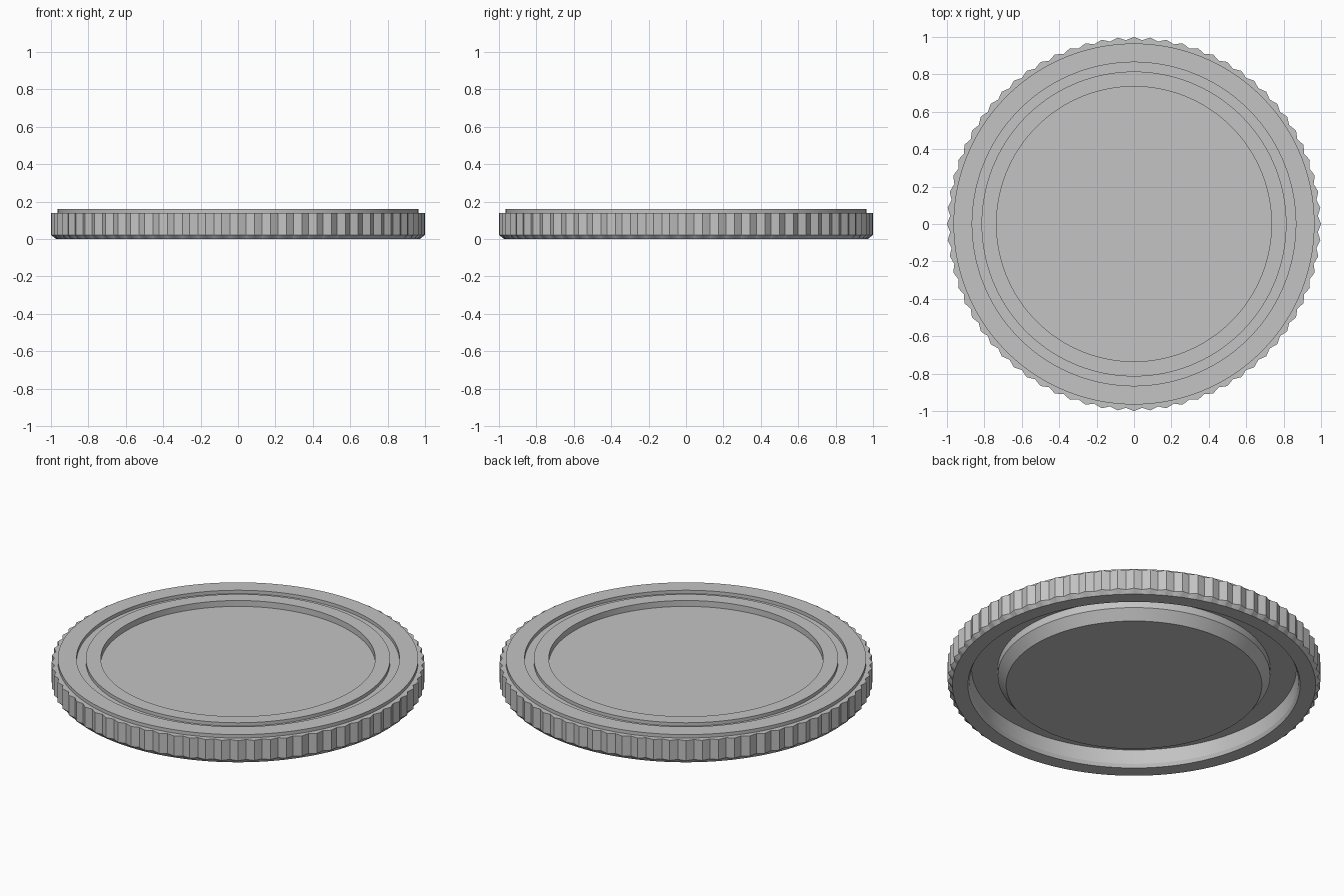
import bpy, bmesh, math

cube = bpy.data.objects.get("Cube")
if cube:
    bpy.data.objects.remove(cube, do_unlink=True)

SEGMENTS = 288
TEETH = 72

grey = bpy.data.materials.new("light_grey")
grey.use_nodes = True
colour = (0.55, 0.55, 0.55, 1)
grey.diffuse_color = colour
grey.node_tree.nodes["Principled BSDF"].inputs["Base Color"].default_value = colour


def lathe(name, profile, cap=False):
    """Spin (radius, height, tooth depth) points round z; cap closes both ends."""
    bm = bmesh.new()
    per_tooth = SEGMENTS // TEETH
    rings = []
    for radius, z, depth in profile:
        ring = []
        for i in range(SEGMENTS):
            a = math.tau * i / SEGMENTS
            # Each tooth has a crest, two shoulders and a valley
            wave = 0.5 - 0.5 * math.cos(math.tau * (i % per_tooth) / per_tooth)
            r = radius - depth * wave
            ring.append(bm.verts.new((r * math.cos(a), r * math.sin(a), z)))
        rings.append(ring)
    for low, high in zip(rings, rings[1:]):
        for i in range(SEGMENTS):
            j = (i + 1) % SEGMENTS
            bm.faces.new((low[i], low[j], high[j], high[i]))
    if cap:
        bm.faces.new(rings[0][::-1])
        bm.faces.new(rings[-1])
    mesh = bpy.data.meshes.new(name)
    bm.to_mesh(mesh)
    bm.free()
    mesh.materials.append(grey)
    obj = bpy.data.objects.new(name, mesh)
    bpy.context.collection.objects.link(obj)
    bpy.ops.object.select_all(action="DESELECT")
    obj.select_set(True)
    bpy.context.view_layer.objects.active = obj
    bpy.ops.object.shade_smooth_by_angle(angle=math.radians(15))
    return obj


# Cap body: underside boss and channel, outer wall, top groove and recess
under = [(0.685, 0), (0.73, 0.057), (0.73, 0.1), (0.87, 0.1),
         (0.88, 0.02), (0.89, 0)]
wall = [(0.965, 0), (0.965, 0.16)]
top = [(0.865, 0.16), (0.865, 0.14), (0.815, 0.14), (0.815, 0.16),
       (0.735, 0.16), (0.735, 0.125)]
lathe("cap_body", [(r, z, 0) for r, z in under + wall + top], cap=True)

# Ridged grip around the edge, chamfered at the bottom
lathe("grip_ring", [(0.965, 0, 0), (0.973, 0, 0), (1, 0.022, 0.016),
                    (1, 0.14, 0.016), (0.965, 0.14, 0)])
